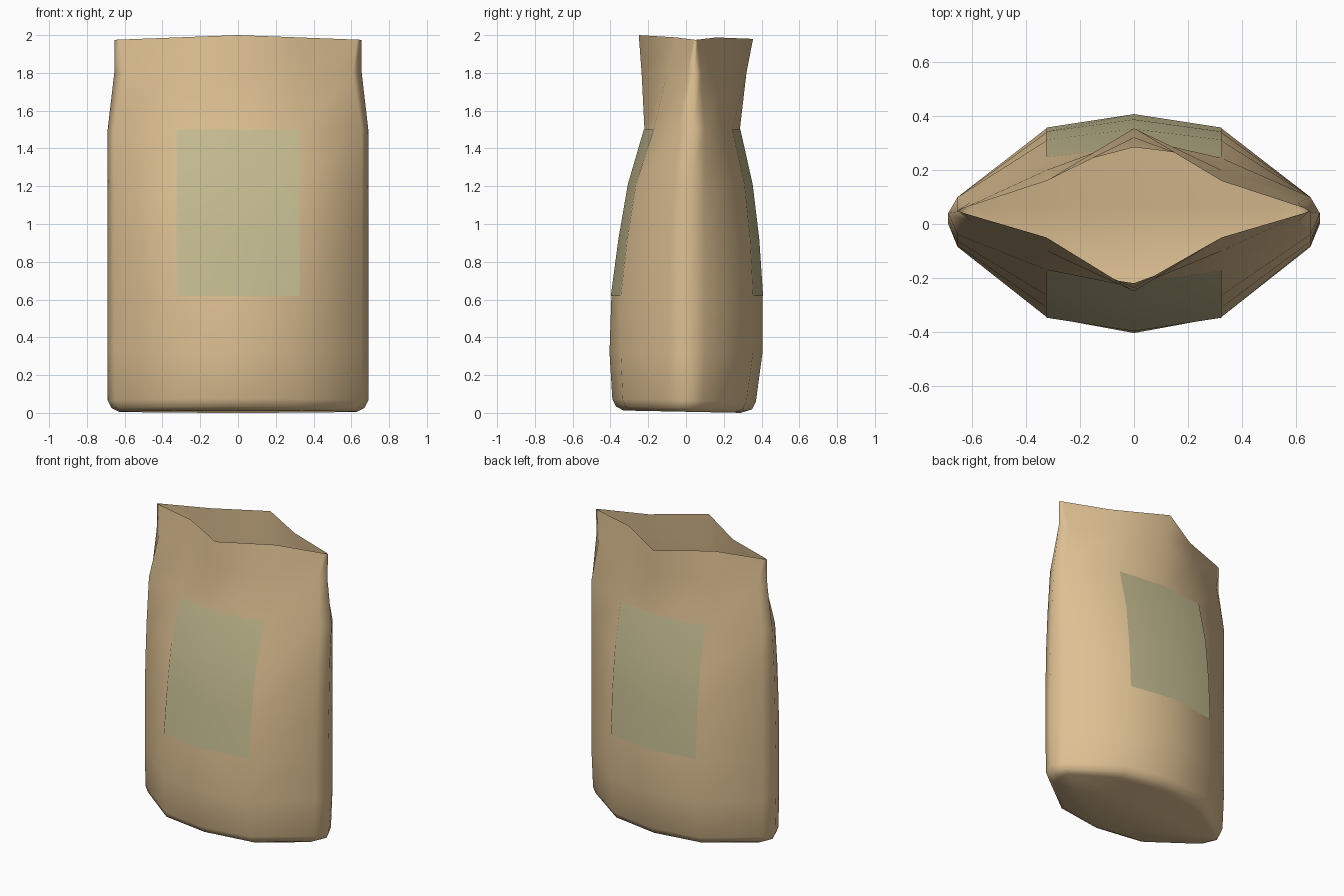
import bpy, bmesh

if "Cube" in bpy.data.objects:
    bpy.data.objects.remove(bpy.data.objects["Cube"])

# Bag rings: z, front y at x=0 / .325 / x2, side y, back y at x2 / .325 / 0, x2, side x
RINGS = [
    (0.01, -0.33, -0.28, -0.07, 0.01, 0.07, 0.25, 0.29, 0.60, 0.63),
    (0.03, -0.37, -0.32, -0.08, 0.01, 0.085, 0.30, 0.35, 0.635, 0.67),
    (0.07, -0.39, -0.335, -0.085, 0.01, 0.09, 0.32, 0.37, 0.65, 0.69),
    (0.32, -0.405, -0.345, -0.085, 0.0, 0.10, 0.355, 0.405, 0.655, 0.69),
    (0.62, -0.395, -0.345, -0.085, 0.0, 0.10, 0.355, 0.405, 0.655, 0.69),
    (0.92, -0.355, -0.31, -0.08, 0.01, 0.10, 0.34, 0.385, 0.655, 0.69),
    (1.21, -0.305, -0.265, -0.065, 0.02, 0.10, 0.31, 0.35, 0.655, 0.69),
    (1.50, -0.22, -0.17, -0.04, 0.04, 0.10, 0.245, 0.285, 0.655, 0.69),
    (1.80, -0.235, -0.10, 0.01, 0.045, 0.08, 0.20, 0.32, 0.61, 0.655),
    (1.98, -0.25, -0.05, 0.04, 0.05, 0.06, 0.16, 0.355, 0.63, 0.655),
]
TILT = -0.02  # the base leans slightly down towards the back


def material(name, color):
    m = bpy.data.materials.new(name)
    m.diffuse_color = color
    m.use_nodes = True
    m.node_tree.nodes["Principled BSDF"].inputs["Base Color"].default_value = m.diffuse_color
    return m


def ring_points(r):
    z, f0, f1, f2, s, b2, b1, b0, x2, x3 = r
    right = [(0.325, f1), (x2, f2), (x3, s), (x2, b2), (0.325, b1)]
    pts = [(0, f0)] + right + [(0, b0)] + [(-x, y) for x, y in reversed(right)]
    if z < 0.1:
        return [(x, y, z + TILT * y - 0.004) for x, y in pts]
    if z > 1.9:  # rim rises at the front middle
        return [(x, y, 2.0 - 0.025 * abs(x) / 0.655 - (0.02 if y > 0.3 else 0))
                for x, y in pts]
    return [(x, y, z) for x, y in pts]


def loft(name, rows, mat, closed=False):
    bm = bmesh.new()
    vs = [[bm.verts.new(p) for p in row] for row in rows]
    n = len(rows[0])
    for a, b in zip(vs, vs[1:]):
        for i in range(n if closed else n - 1):
            j = (i + 1) % n
            bm.faces.new((a[i], a[j], b[j], b[i]))
    if closed:
        bm.faces.new(list(reversed(vs[0])))
    for f in bm.faces:
        f.smooth = True
    mesh = bpy.data.meshes.new(name)
    bm.to_mesh(mesh)
    bm.free()
    mesh.materials.append(mat)
    ob = bpy.data.objects.new(name, mesh)
    bpy.context.collection.objects.link(ob)
    return ob


paper = material("kraft_paper", (0.73, 0.53, 0.29, 1))
print_mat = material("label_green", (0.55, 0.50, 0.28, 1))

# Open paper bag
rows = [ring_points(r) for r in RINGS]
loft("paper_bag", rows, paper, closed=True)

# Printed panels lying on the front and back walls
for name, ids, off in (("front_label", (11, 0, 1), -0.003),
                       ("back_label", (5, 6, 7), 0.003)):
    loft(name, [[(row[i][0], row[i][1] + off, row[i][2]) for i in ids]
                for row in rows[4:8]], print_mat)
